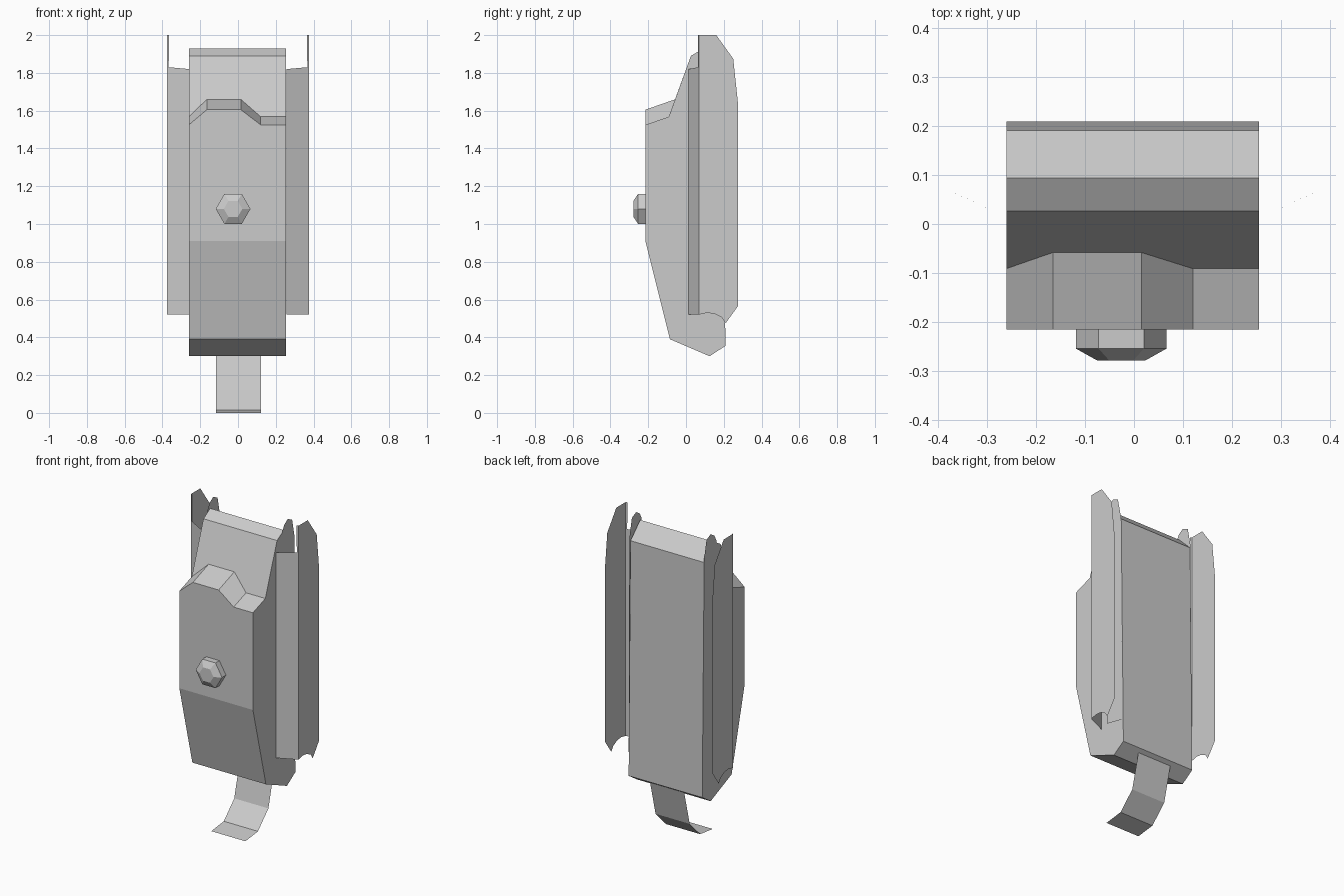
import bpy, bmesh, math
from mathutils import Matrix

if "Cube" in bpy.data.objects:
    bpy.data.objects.remove(bpy.data.objects["Cube"])


def finish(bm, name):
    bmesh.ops.recalc_face_normals(bm, faces=bm.faces[:])
    mesh = bpy.data.meshes.new(name)
    bm.to_mesh(mesh)
    bm.free()
    obj = bpy.data.objects.new(name, mesh)
    bpy.context.collection.objects.link(obj)
    return obj


def sheet(name, points):
    bm = bmesh.new()
    bm.faces.new([bm.verts.new(p) for p in points])
    return finish(bm, name)


# Main case: side profile lofted across x, with a raised ledge on the front
def case_profile(raised):
    ledge = [(-0.215, 1.605), (-0.058, 1.66)] if raised else [(-0.215, 1.525), (-0.091, 1.568)]
    return [(-0.085, 0.39), (-0.215, 0.91)] + ledge + [
        (0.026, 1.89), (0.094, 1.93), (0.19, 1.835), (0.209, 0.355), (0.125, 0.30)]


bm = bmesh.new()
# (x, blend): the left end of the ledge is low, the middle raised, the right low
stations = [(-0.26, False), (-0.165, True), (0.015, True), (0.12, False), (0.255, False)]
rings = [[bm.verts.new((x, y, z)) for y, z in case_profile(up)] for x, up in stations]
for a, b in zip(rings, rings[1:]):
    for i in range(len(a)):
        j = (i + 1) % len(a)
        bm.faces.new((a[i], a[j], b[j], b[i]))
bm.faces.new(rings[0])
bm.faces.new(rings[-1])
bmesh.ops.recalc_face_normals(bm, faces=bm.faces[:])
bmesh.ops.dissolve_limit(bm, angle_limit=math.radians(1), verts=bm.verts[:], edges=bm.edges[:])
finish(bm, "case")

# Hexagonal button with a chamfered front
bm = bmesh.new()
rings = []
for y, r in [(-0.21, 0.092), (-0.254, 0.092), (-0.278, 0.049)]:
    rings.append([bm.verts.new((-0.026 + r * math.cos(k * math.pi / 3), y,
                                1.08 + r * math.sin(k * math.pi / 3))) for k in range(6)])
for a, b in zip(rings, rings[1:]):
    for i in range(6):
        j = (i + 1) % 6
        bm.faces.new((a[i], a[j], b[j], b[i]))
bm.faces.new(rings[0])
bm.faces.new(rings[-1])
finish(bm, "button")

# Thin side rails: angled web, outer plate and inner plate on each side
outer = [(0.068, 0.52), (0.068, 2.0), (0.16, 2.0), (0.25, 1.875), (0.275, 1.64),
         (0.275, 0.565), (0.21, 0.475), (0.19, 0.505), (0.15, 0.525), (0.11, 0.53)]
inner = [(0.07, 0.53), (0.07, 1.93), (0.088, 1.965), (0.125, 1.99), (0.168, 1.97),
         (0.193, 1.85), (0.2, 0.5)]
web = [(0.256, 0.013, 0.52), (0.256, 0.013, 1.82), (0.367, 0.064, 1.83),
       (0.365, 0.063, 2.0), (0.376, 0.068, 2.0), (0.376, 0.068, 0.52)]
for side, label in ((1, "right"), (-1, "left")):
    sheet("rail_web_" + label, [(side * x, y, z) for x, y, z in web])
    sheet("rail_outer_plate_" + label, [(side * 0.376, y, z) for y, z in outer])
    sheet("rail_inner_plate_" + label, [(side * 0.261, y, z) for y, z in inner])

# Curled strap hanging under the case
bm = bmesh.new()
path = [(0.19, 0.36), (0.13, 0.12), (0.025, 0.015), (-0.1, 0.0)]
rows = [[bm.verts.new((x, y, z)) for x in (-0.117, 0.122)] for y, z in path]
for a, b in zip(rows, rows[1:]):
    bm.faces.new((a[0], a[1], b[1], b[0]))
finish(bm, "strap")
